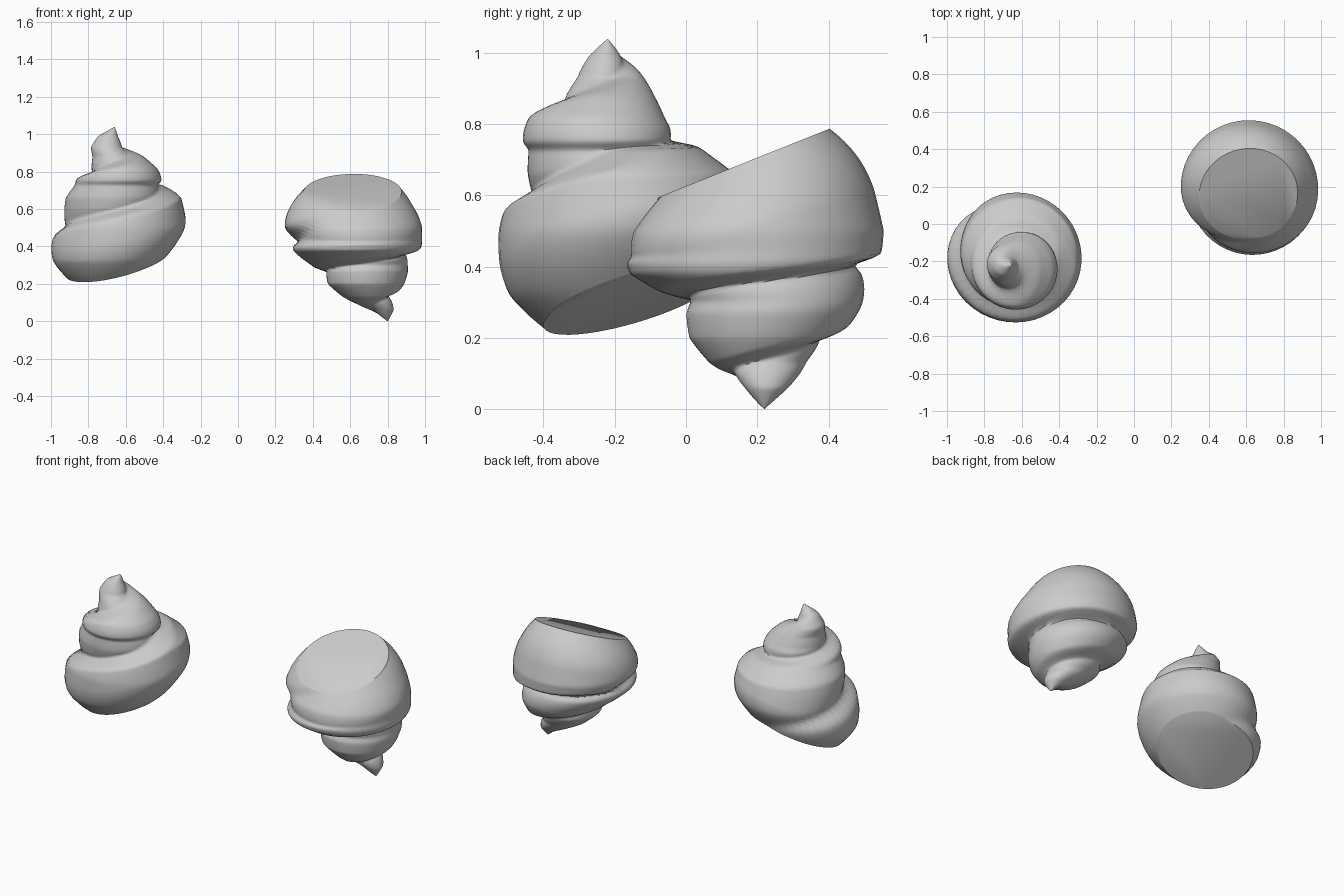
import bpy, bmesh, math

if "Cube" in bpy.data.objects:
    bpy.data.objects.remove(bpy.data.objects["Cube"])

SIDES, RINGS = 48, 110


def lerp_table(table, z):
    """Piecewise linear lookup; rows are (z, values...) sorted by z."""
    if z <= table[0][0]:
        return table[0][1:]
    for a, b in zip(table, table[1:]):
        if z <= b[0]:
            f = (z - a[0]) / (b[0] - a[0])
            return [p + (q - p) * f for p, q in zip(a[1:], b[1:])]
    return table[-1][1:]


def make_shell(name, tip, body, suture, cap, rim, depth, skew):
    """Spiral shell from its tip to a tilted flat mouth.
    body: z, centre x, centre y, radius; suture: z, angle in degrees;
    cap: plane z = c0 + c1*x + c2*y; rim: mouth shrink factor;
    skew: step at the suture, growing towards the tip."""
    bm = bmesh.new()
    apex = bm.verts.new(tip)
    rings = []
    for j in range(1, RINGS + 1):
        t = j / RINGS
        ring = []
        for i in range(SIDES):
            a = 2 * math.pi * i / SIDES
            x, y = tip[0], tip[1]
            for _ in range(10):
                plane = cap[0] + cap[1] * x + cap[2] * y
                z = tip[2] + (plane - tip[2]) * t
                cx, cy, r = lerp_table(body, z)
                turn = lerp_table(suture, z)[0] / 360 - a / (2 * math.pi)
                f = turn % 1.0
                # soften the jump from one whorl to the next
                step = f if f < 0.9 else 0.9 * (1 - f) / 0.1
                if skew < 0:
                    g = 1 - f
                    step = g if g < 0.9 else 0.9 * (1 - g) / 0.1
                r *= 1 - depth + 1.35 * depth * math.sin(math.pi * f) ** 0.6
                r *= 1 + abs(skew) * (step - 0.45) * (1 - t)
                r *= 1 - rim * max(0, (t - 0.72) / 0.28) ** 2
                x = 0.5 * x + 0.5 * (cx + r * math.cos(a))
                y = 0.5 * y + 0.5 * (cy + r * math.sin(a))
            ring.append(bm.verts.new((x, y, z)))
        rings.append(ring)
    for i in range(SIDES):
        k = (i + 1) % SIDES
        bm.faces.new((apex, rings[0][i], rings[0][k]))
        for p, q in zip(rings, rings[1:]):
            bm.faces.new((p[i], q[i], q[k], p[k]))
    bm.faces.new(rings[-1])
    # relax the walls slightly, keeping tip and mouth
    inner = [v for ring in rings[3:-1] for v in ring]
    for _ in range(2):
        bmesh.ops.smooth_vert(bm, verts=inner, factor=0.5,
                              use_axis_x=True, use_axis_y=True, use_axis_z=True)
    bmesh.ops.recalc_face_normals(bm, faces=bm.faces)
    mesh = bpy.data.meshes.new(name)
    bm.to_mesh(mesh)
    bm.free()
    ob = bpy.data.objects.new(name, mesh)
    bpy.context.collection.objects.link(ob)
    bpy.ops.object.select_all(action='DESELECT')
    ob.select_set(True)
    bpy.context.view_layer.objects.active = ob
    bpy.ops.object.shade_smooth_by_angle(angle=math.radians(50))


# upright shell, mouth facing down
make_shell(
    "upright_shell", (-0.66, -0.22, 1.04),
    body=[(0.2, -0.65, -0.14, 0.34), (0.32, -0.64, -0.15, 0.36),
          (0.5, -0.63, -0.16, 0.345), (0.66, -0.62, -0.18, 0.30),
          (0.74, -0.62, -0.22, 0.23), (0.82, -0.63, -0.24, 0.18),
          (0.88, -0.65, -0.23, 0.13), (0.93, -0.69, -0.22, 0.09),
          (0.99, -0.69, -0.22, 0.05), (1.04, -0.66, -0.22, 0.0)],
    suture=[(0.16, -90), (0.28, 0), (0.5, 180), (0.6, 270), (0.73, 360),
            (0.75, 450), (0.79, 540), (0.86, 630), (0.92, 720), (1.04, 900)],
    cap=(0.515, 0.25, 0.30), rim=0.24, depth=0.12, skew=0.5)

# inverted shell, mouth facing up
make_shell(
    "inverted_shell", (0.80, 0.22, 0.0),
    body=[(0.0, 0.80, 0.22, 0.0), (0.06, 0.77, 0.22, 0.06),
          (0.13, 0.70, 0.21, 0.13), (0.2, 0.67, 0.22, 0.20),
          (0.3, 0.66, 0.23, 0.25), (0.38, 0.63, 0.19, 0.33),
          (0.5, 0.615, 0.172, 0.362), (0.62, 0.615, 0.165, 0.35),
          (0.8, 0.63, 0.14, 0.34)],
    suture=[(0.0, -270), (0.1, -90), (0.14, 0), (0.2, 90), (0.27, 180),
            (0.31, 270), (0.36, 360), (0.41, 450), (0.425, 540),
            (0.64, 660), (0.85, 740)],
    cap=(0.626, 0.0, 0.4), rim=0.24, depth=0.12, skew=-0.4)
